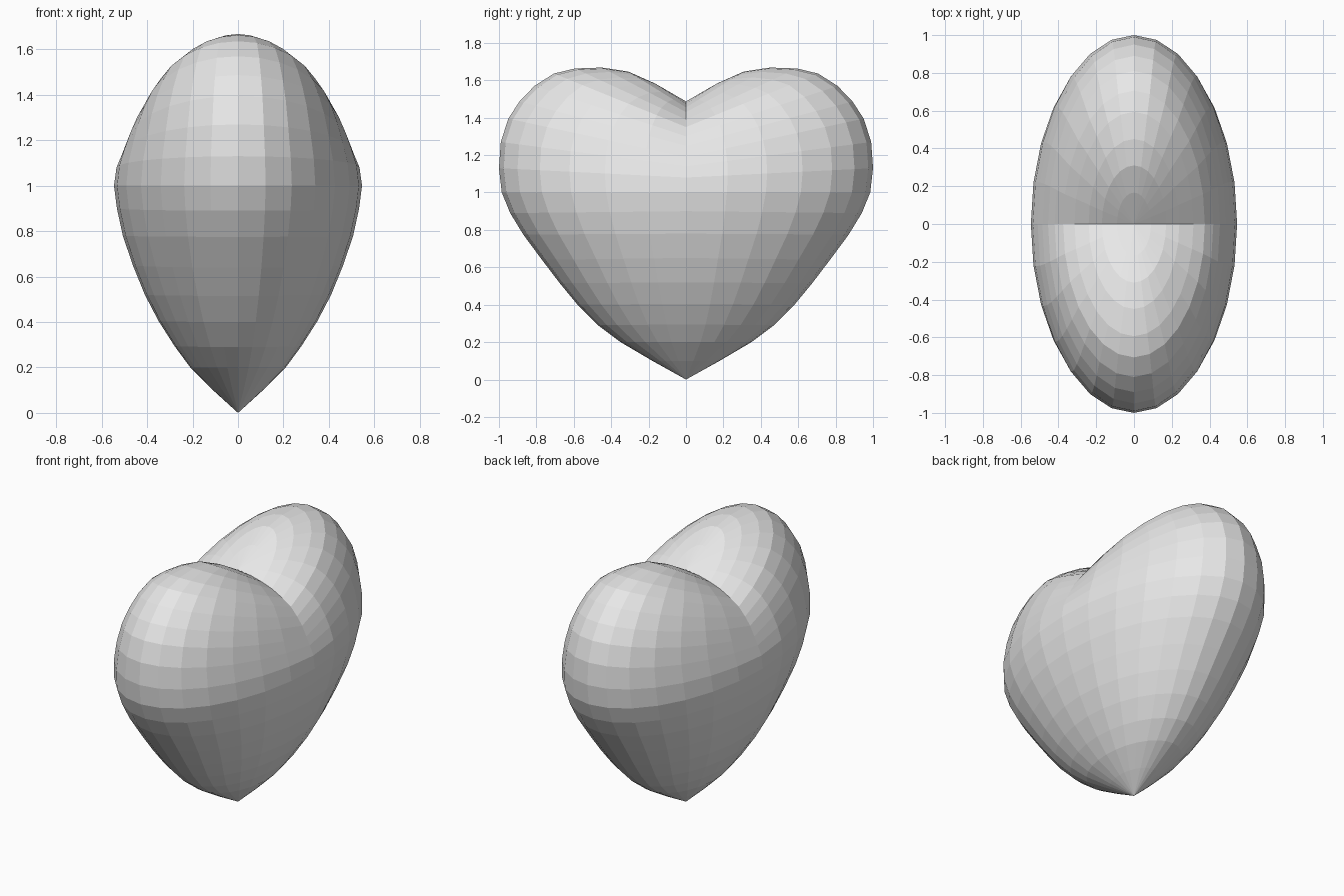
import bpy
import bmesh
import math

SEGMENTS = 28

# Profiles from the bottom tip to the notch:
# (lobe half length, lobe height, side half width, side height)
PROFILE = [
    (.18, .10, .11, .10), (.35, .20, .21, .20), (.47, .29, .28, .295),
    (.58, .40, .35, .405), (.675, .515, .41, .52), (.77, .64, .463, .65),
    (.87, .775, .507, .78), (.94, .89, .533, .90), (.985, 1, .546, 1),
    (1, 1.13, .535, 1.08), (.99, 1.27, .51, 1.14), (.95, 1.395, .485, 1.19),
    (.89, 1.487, .455, 1.25), (.81, 1.57, .42, 1.3), (.706, 1.636, .375, 1.35),
    (.594, 1.663, .315, 1.39), (.45, 1.668, .24, 1.43),
    (.31, 1.647, .17, 1.455), (.166, 1.583, .09, 1.475),
]
NOTCH_HEIGHT = 1.487


def make_material(name, color):
    material = bpy.data.materials.new(name)
    material.use_nodes = True
    material.diffuse_color = color
    shader = next(node for node in material.node_tree.nodes
                  if node.type == 'BSDF_PRINCIPLED')
    shader.inputs['Base Color'].default_value = color
    return material


def make_ring(bm, lobe_length, lobe_height, side_width, side_height):
    """Elliptical ring that rises towards both lobes and creases between them."""
    ring = []
    for step in range(SEGMENTS):
        angle = math.tau * step / SEGMENTS
        lift = abs(math.sin(angle))
        x = side_width * math.cos(angle)
        y = lobe_length * math.sin(angle)
        z = side_height + (lobe_height - side_height) * lift
        ring.append(bm.verts.new((x, y, z)))
    return ring


def neighbours(ring):
    return zip(ring, ring[1:] + ring[:1])


def build_heart(name, material):
    bm = bmesh.new()
    rings = [make_ring(bm, *row) for row in PROFILE]

    # Walls between successive rings
    for lower, upper in zip(rings, rings[1:]):
        for (a, b), (d, c) in zip(neighbours(lower), neighbours(upper)):
            bm.faces.new((a, b, c, d))

    # Pointed tip below and notch above
    tip = bm.verts.new((0, 0, 0))
    notch = bm.verts.new((0, 0, NOTCH_HEIGHT))
    for a, b in neighbours(rings[0]):
        bm.faces.new((tip, b, a))
    for a, b in neighbours(rings[-1]):
        bm.faces.new((notch, a, b))

    bmesh.ops.recalc_face_normals(bm, faces=bm.faces)
    mesh = bpy.data.meshes.new(name)
    bm.to_mesh(mesh)
    bm.free()
    mesh.materials.append(material)
    heart = bpy.data.objects.new(name, mesh)
    bpy.context.collection.objects.link(heart)
    return heart


default_cube = bpy.data.objects.get("Cube")
if default_cube:
    bpy.data.objects.remove(default_cube, do_unlink=True)

build_heart("heart", make_material("light_grey", (0.8, 0.8, 0.8, 1)))
